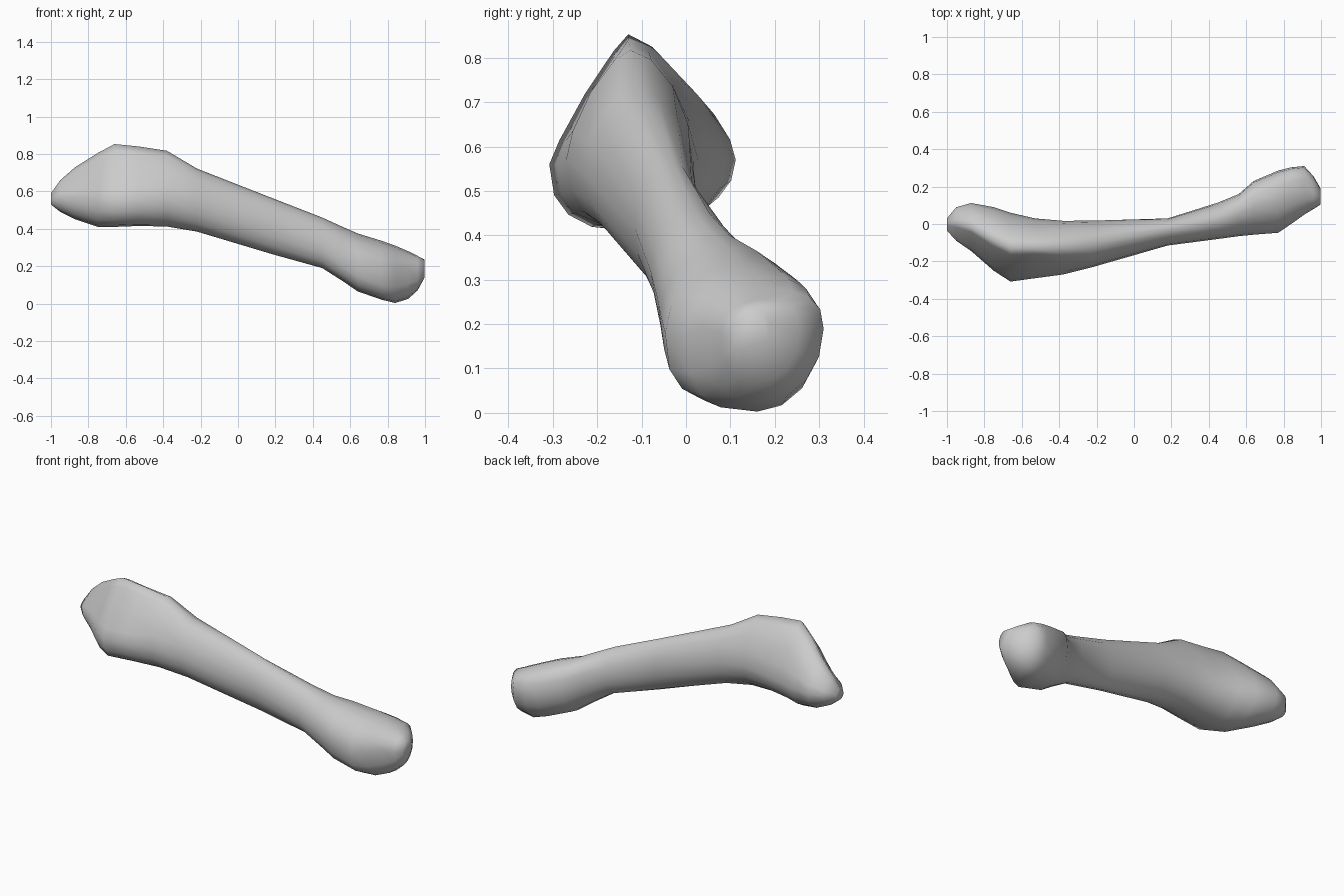
import bpy, bmesh
from math import sin, cos, pi, copysign

if "Cube" in bpy.data.objects:
    bpy.data.objects.remove(bpy.data.objects["Cube"])

SIDES = 16

# Cross-sections: x, z bottom, z top, y front, y back, core y, core z
SECTIONS = [
    (-1.00, .53, .59, -.035, .03, .00, .56),
    (-.95, .49, .66, -.09, .09, .00, .575),
    (-.87, .45, .73, -.145, .112, -.02, .57),
    (-.75, .41, .805, -.25, .09, -.09, .565),
    (-.66, .41, .853, -.308, .06, -.13, .56),
    (-.53, .415, .84, -.29, .03, -.13, .56),
    (-.38, .412, .817, -.27, .017, -.125, .57),
    (-.22, .385, .722, -.23, .018, -.11, .54),
    (.18, .265, .565, -.115, .03, -.03, .415),
    (.45, .19, .46, -.08, .115, .015, .32),
    (.56, .12, .41, -.065, .16, .05, .26),
    (.64, .065, .375, -.057, .23, .09, .22),
    (.77, .02, .335, -.047, .285, .13, .18),
    (.84, .003, .31, .00, .303, .16, .18),
    (.91, .025, .28, .05, .31, .175, .19),
    (.96, .07, .255, .08, .255, .165, .18),
    (.998, .14, .235, .105, .19, .145, .18),
]


def clamp(v):
    return max(0, min(1, v))


def roundness(x, back, up):
    """Quadrant shape: 1 is elliptical, 2 a flat bevel, below 1 boxy."""
    head = clamp((-.2 - x) / .35)
    foot = clamp((x - .45) / .2)
    if up and not back:
        return 1 + .75 * head
    if up:
        return 1 + .3 * head - .25 * foot
    if not back:
        return 1 - .2 * head - .3 * foot
    return 1


def ring(bm, x, zb, zt, yf, yk, cy, cz):
    """Lopsided ellipse reaching all four given extremes."""
    verts = []
    for i in range(SIDES):
        a = 2 * pi * i / SIDES + pi / 2
        c, s = round(cos(a), 6), round(sin(a), 6)
        p = roundness(x, c > 0, s > 0)
        c, s = copysign(abs(c) ** p, c), copysign(abs(s) ** p, s)
        y = cy + c * (yk - cy if c > 0 else cy - yf)
        z = cz + s * (zt - cz if s > 0 else cz - zb)
        verts.append(bm.verts.new((x, y, z)))
    return verts


# Bone: one skin lofted from the large head, down the shaft, to the small end
bm = bmesh.new()
rings = [ring(bm, *s) for s in SECTIONS]
for a, b in zip(rings, rings[1:]):
    for i in range(SIDES):
        j = (i + 1) % SIDES
        bm.faces.new((a[i], a[j], b[j], b[i]))
bm.faces.new(rings[0])
bm.faces.new(rings[-1])
bmesh.ops.recalc_face_normals(bm, faces=bm.faces)
for f in bm.faces:
    f.smooth = True

mesh = bpy.data.meshes.new("bone")
bm.to_mesh(mesh)
bm.free()
bone = bpy.data.objects.new("bone", mesh)
bpy.context.collection.objects.link(bone)
